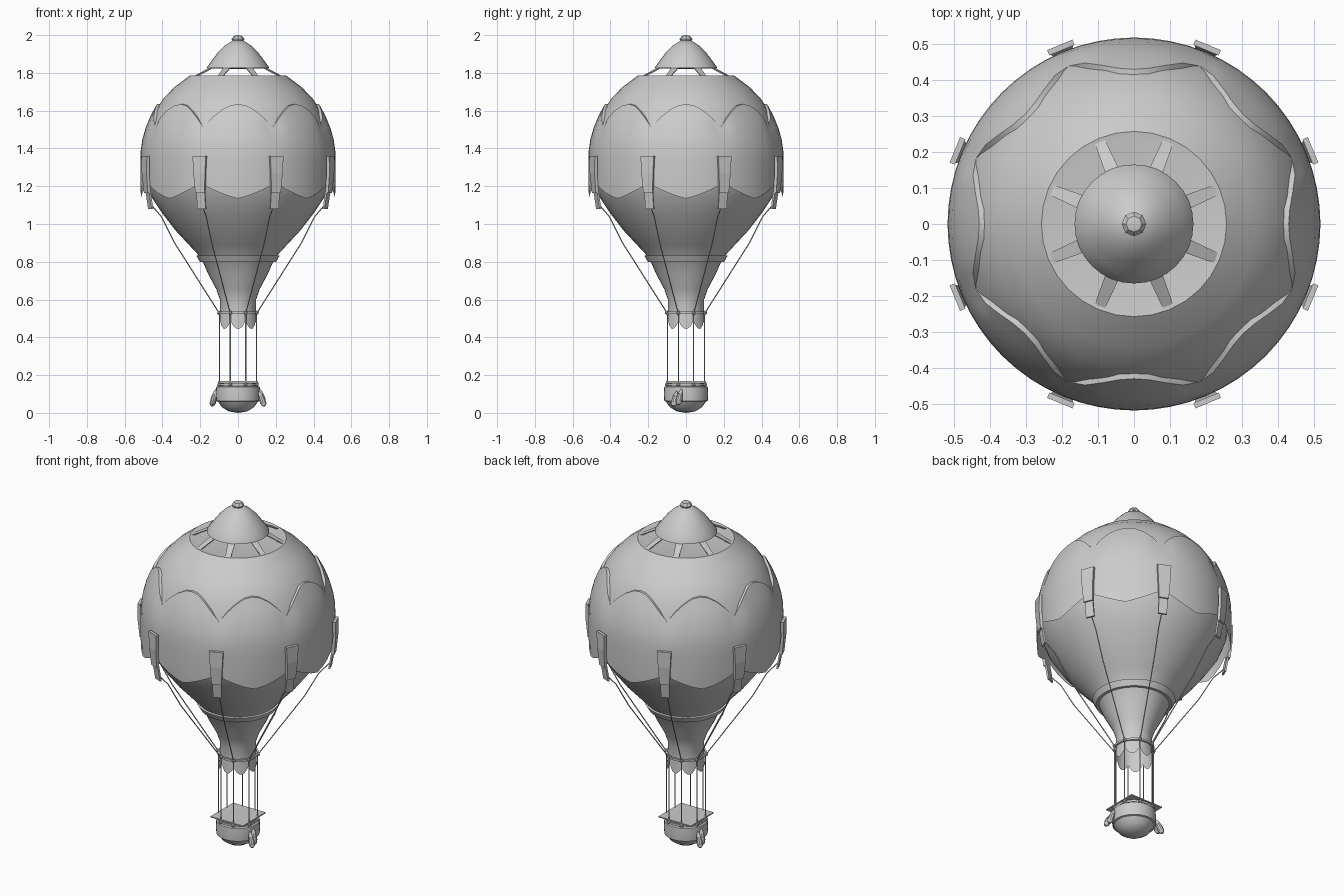
import bpy
import bmesh
from math import sin, cos, pi, tau, radians
from mathutils import Matrix, Vector

if "Cube" in bpy.data.objects:
    bpy.data.objects.remove(bpy.data.objects["Cube"])

grey = bpy.data.materials.new("plain_grey")
grey.use_nodes = True
grey.diffuse_color = (0.6, 0.6, 0.6, 1)
grey.node_tree.nodes["Principled BSDF"].inputs["Base Color"].default_value = (0.6, 0.6, 0.6, 1)

EIGHT = [radians(22.5 + 45 * i) for i in range(8)]


def finish(name, bm, smooth=True, recalc=True):
    if recalc:
        bmesh.ops.recalc_face_normals(bm, faces=bm.faces)
    mesh = bpy.data.meshes.new(name)
    bm.to_mesh(mesh)
    bm.free()
    mesh.materials.append(grey)
    ob = bpy.data.objects.new(name, mesh)
    bpy.context.collection.objects.link(ob)
    if smooth:
        bpy.ops.object.select_all(action='DESELECT')
        bpy.context.view_layer.objects.active = ob
        ob.select_set(True)
        bpy.ops.object.shade_smooth_by_angle(angle=radians(30))
    return ob


def sheet(bm, rows, cols, point):
    """Ring-shaped grid; point(row, angle) gives radius and height."""
    grid = []
    for j in range(rows):
        ring = []
        for i in range(cols):
            a = tau * i / cols
            r, z = point(j, a)
            ring.append(bm.verts.new((r * cos(a), r * sin(a), z)))
        grid.append(ring)
    for low, high in zip(grid, grid[1:]):
        for i in range(cols):
            k = (i + 1) % cols
            bm.faces.new((low[i], low[k], high[k], high[i]))


def lathe(name, profile, cols=32):
    bm = bmesh.new()
    sheet(bm, len(profile), cols, lambda j, a: profile[j])
    bmesh.ops.remove_doubles(bm, verts=bm.verts, dist=1e-5)
    return finish(name, bm)


def lobe(a):
    """0 at the middle of each of the eight panels, 1 at the seams."""
    return abs((a + pi / 8) % (pi / 4) - pi / 8) / (pi / 8)


def polar(r, a, z):
    return Vector((r * cos(a), r * sin(a), z))


def ropes(name, path, radius):
    """Eight ropes following (radius, height) points."""
    curve = bpy.data.curves.new(name, 'CURVE')
    curve.dimensions = '3D'
    curve.bevel_depth = radius
    curve.bevel_resolution = 1
    for a in EIGHT:
        spline = curve.splines.new('POLY')
        spline.points.add(len(path) - 1)
        for p, (r, z) in zip(spline.points, path):
            p.co = (*polar(r, a, z), 1)
    curve.materials.append(grey)
    bpy.context.collection.objects.link(bpy.data.objects.new(name, curve))


def tabs(name, path, thick):
    """Eight flat straps following (radius, height, half width) points."""
    bm = bmesh.new()
    for a in EIGHT:
        side = Vector((-sin(a), cos(a), 0))
        rings = []
        for r, z, w in path:
            rings.append([bm.verts.new(polar(r + d, a, z) + side * s)
                          for d, s in ((0, -w), (0, w), (thick, w), (thick, -w))])
        for p, q in zip(rings, rings[1:]):
            for i in range(4):
                k = (i + 1) % 4
                bm.faces.new((p[i], p[k], q[k], q[i]))
        bm.faces.new(rings[0])
        bm.faces.new(rings[-1])
    finish(name, bm, smooth=False)


# Envelope with funnel-shaped neck
body = [(0.095, 0.53), (0.096, 0.6), (0.115, 0.655), (0.158, 0.735), (0.195, 0.82),
        (0.26, 0.89), (0.33, 0.965), (0.4, 1.055), (0.46, 1.145), (0.49, 1.22),
        (0.504, 1.3), (0.502, 1.38), (0.492, 1.45), (0.469, 1.53), (0.432, 1.61),
        (0.395, 1.665), (0.34, 1.722), (0.257, 1.785)]
lathe("envelope", body)
lathe("crown_opening", [(0.257, 1.785), (0.235, 1.782), (0.05, 1.775)])


def body_radius(z):
    for (r0, z0), (r1, z1) in zip(body, body[1:]):
        if z <= z1:
            return r0 + (r1 - r0) * (z - z0) / (z1 - z0)
    return body[-1][0]


# Raised scalloped band around the widest part
ROWS = 10


def band(j, a):
    t = lobe(a)
    top = 1.635 - 0.125 * t ** 2
    bottom = 1.135 + 0.08 * t ** 1.3
    f = max(j - 1, 0) / (ROWS - 2)
    z = top + (bottom - top) * f
    lift = 0.014 * min(1, max((1 - t) / 0.2, f * 3))
    if j == 0:
        lift = -0.008
    r = body_radius(z) + lift
    return (max(r, 0.517 - 0.06 * max(0, 1.2 - z)) if z < 1.34 else r), z


bm = bmesh.new()
sheet(bm, ROWS, 64, band)
finish("scalloped_band", bm)

# Crown cap, knob and cap straps
lathe("crown_cap", [(0, 1.82), (0.165, 1.825), (0.163, 1.832), (0.135, 1.87), (0.105, 1.91),
                    (0.07, 1.945), (0.03, 1.97), (0, 1.975)])
lathe("crown_knob", [(0, 1.96), (0.029, 1.968), (0.034, 1.98), (0.022, 1.995), (0, 2.0)], 8)
tabs("crown_tab", [(0.14, 1.83, 0.02), (0.235, 1.783, 0.015)], 0.012)

# Hanging straps
tabs("upper_strap", [(0.522, 1.36, 0.038), (0.522, 1.27, 0.033), (0.512, 1.165, 0.027)], 0.016)
tabs("lower_strap", [(0.51, 1.17, 0.024), (0.495, 1.08, 0.024)], 0.01)

# Neck belt and scalloped neck skirt
lathe("neck_belt", [(0.185, 0.8), (0.202, 0.8), (0.22, 0.832), (0.19, 0.838)])
bm = bmesh.new()
sheet(bm, 3, 64, lambda j, a: (0.095 + 0.003 * j, 0.53 - j / 2 * (0.085 - 0.04 * lobe(a) ** 2)))
finish("neck_skirt", bm)

# Rigging
ropes("upper_rope", [(0.495, 1.1), (0.44, 1.04), (0.36, 0.895), (0.109, 0.53)], 0.003)
ropes("lower_rope", [(0.107, 0.53), (0.107, 0.14)], 0.003)
for name, z in (("rigging_ring", 0.53), ("basket_ring", 0.15)):
    lathe(name, [(0.1, z - 0.006), (0.109, z - 0.006), (0.109, z + 0.006),
                 (0.1, z + 0.006), (0.1, z - 0.006)])
    bm = bmesh.new()
    for a in EIGHT:
        bmesh.ops.create_icosphere(bm, subdivisions=1, radius=0.012,
                                   matrix=Matrix.Translation(polar(0.108, a, z)))
    finish(name + "_knots", bm)

# Basket with rounded bottom and square deck
lathe("basket", [(0, 0), (0.05, 0.008), (0.085, 0.03), (0.106, 0.06), (0.115, 0.063),
                 (0.117, 0.1), (0.115, 0.138), (0.103, 0.142), (0.103, 0.158), (0, 0.158)])
bm = bmesh.new()
bmesh.ops.create_cube(bm, size=1, matrix=Matrix.Translation((0, 0, 0.165))
                      @ Matrix.Diagonal((0.21, 0.21, 0.006, 1)))
finish("deck", bm, smooth=False)

# Sandbags, a pair on each side
bm = bmesh.new()
for turn in (0, pi):
    for y, z, lean in ((-0.058, 0.075, 0.35), (-0.033, 0.085, 0.25)):
        place = (Matrix.Rotation(turn, 4, 'Z') @ Matrix.Translation((0.126, y, z))
                 @ Matrix.Rotation(-lean, 4, 'Y') @ Matrix.Rotation(-0.2, 4, 'X'))
        made = bmesh.ops.create_uvsphere(bm, u_segments=10, v_segments=8, radius=1)
        for v in made["verts"]:
            width = 0.016 * (1 - 0.45 * v.co.z)
            v.co = place @ Vector((v.co.x * width, v.co.y * width, v.co.z * 0.045))
finish("sandbags", bm)
